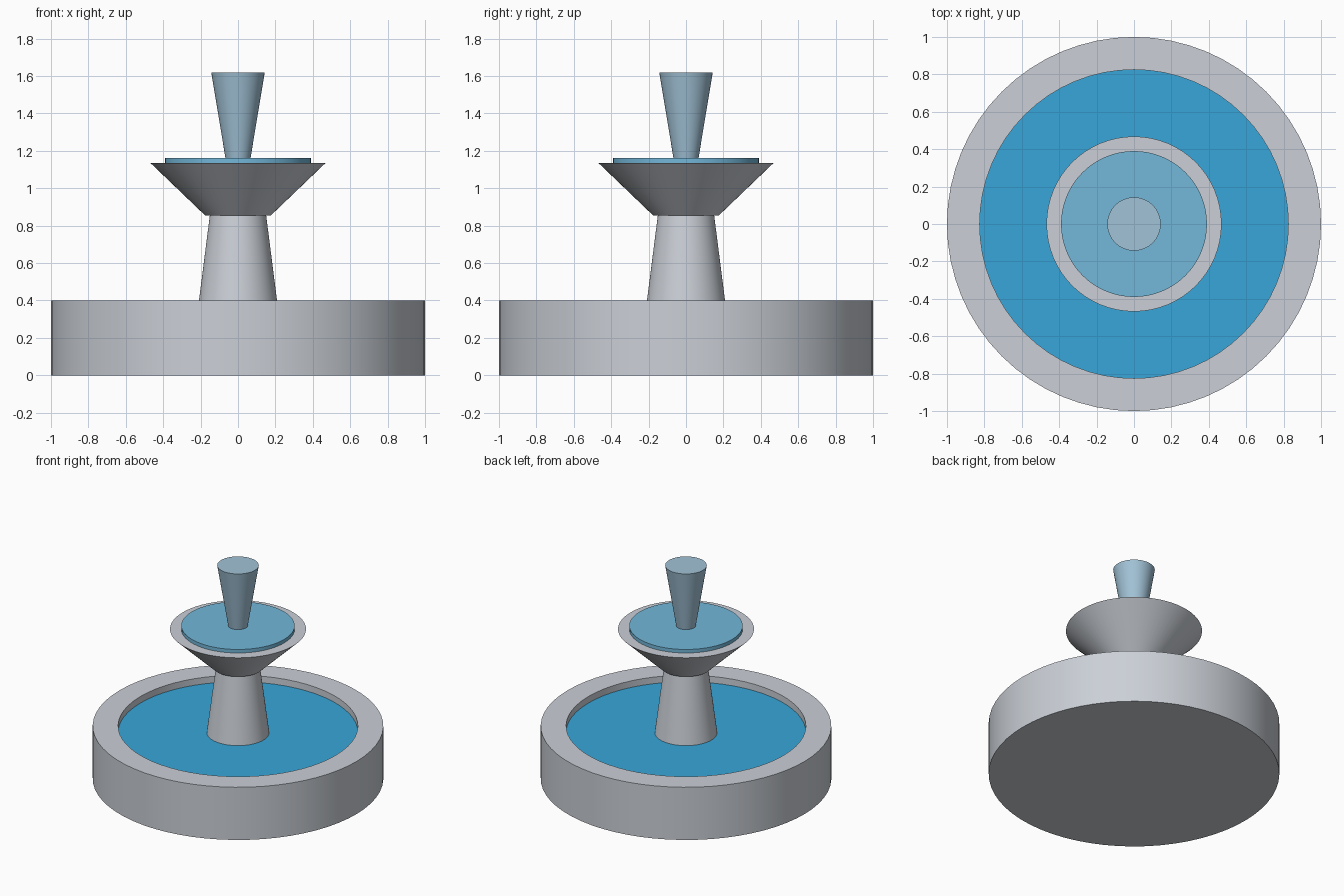
import bpy
import bmesh
from math import cos, sin, tau, radians

cube = bpy.data.objects.get("Cube")
if cube:
    bpy.data.objects.remove(cube, do_unlink=True)

SIDES = 64


def linear(v):
    v /= 255
    return v / 12.92 if v <= 0.04045 else ((v + 0.055) / 1.055) ** 2.4


def material(name, *rgb):
    colour = [linear(v) for v in rgb] + [1]
    mat = bpy.data.materials.new(name)
    mat.use_nodes = True
    mat.diffuse_color = colour
    mat.node_tree.nodes["Principled BSDF"].inputs["Base Color"].default_value = colour
    return mat


def lathe(name, profile, mat):
    """Revolve (radius, height) points around z; both ends are capped."""
    bm = bmesh.new()
    rings = [[bm.verts.new((r * cos(tau * i / SIDES), r * sin(tau * i / SIDES), z))
              for i in range(SIDES)] for r, z in profile]
    for low, high in zip(rings, rings[1:]):
        for i in range(SIDES):
            j = (i + 1) % SIDES
            bm.faces.new((low[i], low[j], high[j], high[i]))
    bm.faces.new(rings[0][::-1])
    bm.faces.new(rings[-1])
    mesh = bpy.data.meshes.new(name)
    bm.to_mesh(mesh)
    bm.free()
    mesh.materials.append(mat)
    obj = bpy.data.objects.new(name, mesh)
    bpy.context.collection.objects.link(obj)
    bpy.ops.object.select_all(action="DESELECT")
    obj.select_set(True)
    bpy.context.view_layer.objects.active = obj
    bpy.ops.object.shade_smooth_by_angle(angle=radians(30))
    return obj


stone = material("pale stone", 203, 208, 215)
pool_blue = material("pool blue", 56, 166, 217)
bowl_blue = material("soft blue", 115, 183, 217)
spray_blue = material("pale spray blue", 161, 194, 214)

# Basin with a raised rim, and the water inside it
lathe("basin", [(1, 0), (1, 0.4), (0.825, 0.4), (0.825, 0.3)], stone)
lathe("pool_water", [(0.825, 0.3), (0.825, 0.35)], pool_blue)

# Column carrying the flared upper bowl
lathe("column", [(0.215, 0.35), (0.15, 0.86)], stone)
lathe("upper_bowl", [(0.176, 0.855), (0.468, 1.135)], stone)
lathe("bowl_water", [(0.39, 1.13), (0.39, 1.162)], bowl_blue)

# Water jet widening upward
lathe("water_jet", [(0.066, 1.155), (0.143, 1.62)], spray_blue)
